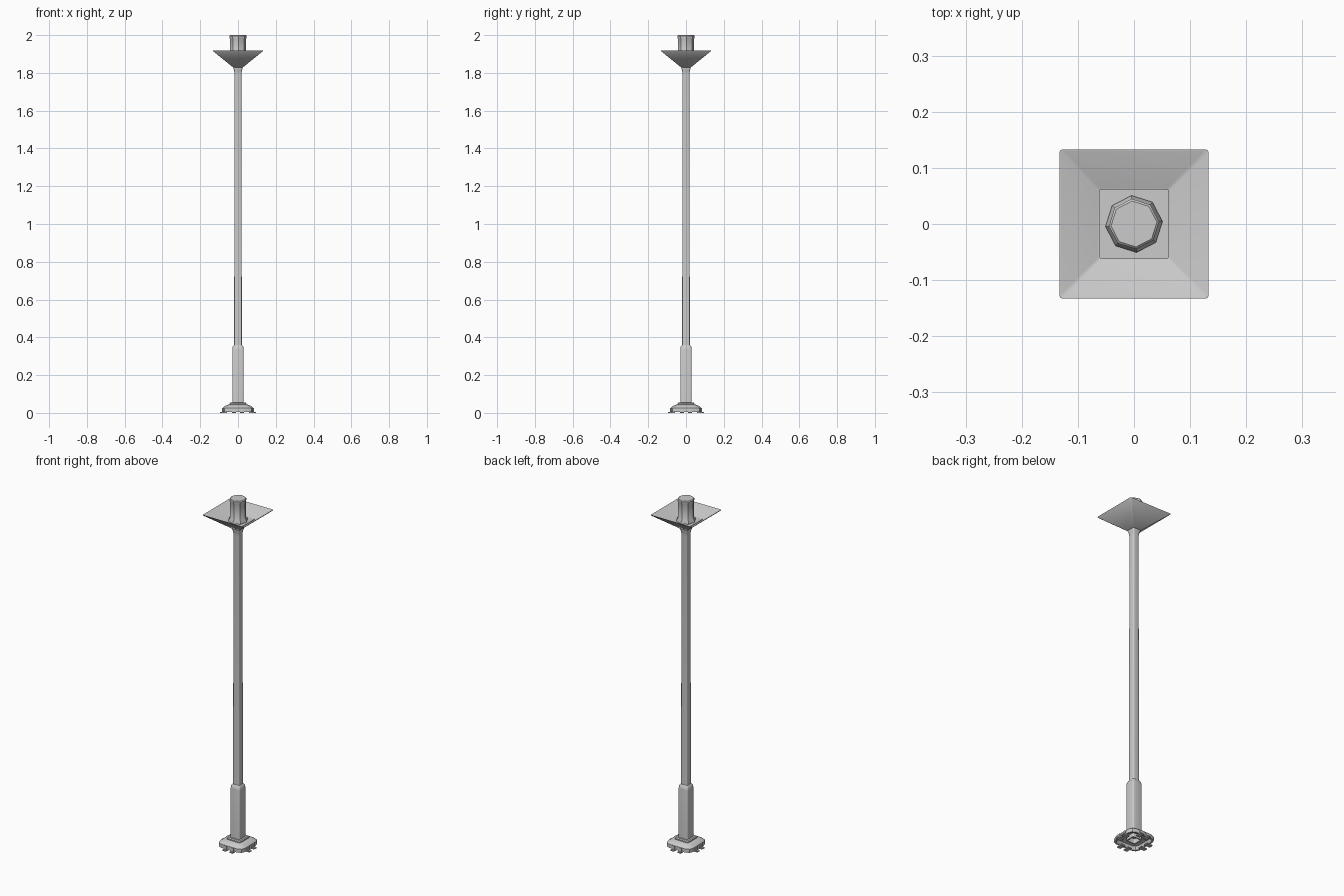
import bpy, bmesh, math
from mathutils import Matrix

if "Cube" in bpy.data.objects:
    bpy.data.objects.remove(bpy.data.objects["Cube"])


def finish(name, bm, angle=35):
    bmesh.ops.recalc_face_normals(bm, faces=bm.faces)
    me = bpy.data.meshes.new(name)
    bm.to_mesh(me)
    bm.free()
    ob = bpy.data.objects.new(name, me)
    bpy.context.collection.objects.link(ob)
    bpy.ops.object.select_all(action='DESELECT')
    ob.select_set(True)
    bpy.context.view_layer.objects.active = ob
    bpy.ops.object.shade_smooth_by_angle(angle=math.radians(angle))
    return ob


def square_ring(h, r, z, seg=3):
    """Rounded square section: half width h, corner radius r."""
    pts = []
    for q in range(4):
        mid = math.radians(45 + 90 * q)
        cx, cy = [(h - r) * math.copysign(1, f(mid)) for f in (math.cos, math.sin)]
        for i in range(seg + 1):
            a = math.radians(90 * q + 90 * i / seg)
            pts.append((cx + r * math.cos(a), cy + r * math.sin(a), z))
    return pts


def round_ring(r, z, turn, n=8):
    return [(r * math.cos(2 * math.pi * i / n + turn),
             r * math.sin(2 * math.pi * i / n + turn), z) for i in range(n)]


def loft(name, rings, caps=(True, True), closed=False):
    bm = bmesh.new()
    loops = [[bm.verts.new(p) for p in ring] for ring in rings]
    n = len(loops[0])
    pairs = list(zip(loops, loops[1:]))
    if closed:
        pairs.append((loops[-1], loops[0]))
    for a, b in pairs:
        for i in range(n):
            j = (i + 1) % n
            bm.faces.new((a[i], a[j], b[j], b[i]))
    if not closed:
        if caps[0]:
            bm.faces.new(loops[0][::-1])
        if caps[1]:
            bm.faces.new(loops[-1])
    return finish(name, bm)


# Hollow base shell with cut corners and a stepped top
loft("base_shell", [square_ring(*s, seg=2) for s in (
    (0.080, 0.030, 0.006), (0.080, 0.030, 0.027), (0.074, 0.028, 0.034),
    (0.050, 0.018, 0.044), (0.028, 0.010, 0.044), (0.028, 0.010, 0.034),
    (0.066, 0.024, 0.026), (0.072, 0.026, 0.006))], closed=True)

# Collar between base and post
loft("base_collar", [square_ring(*s) for s in (
    (0.044, 0.010, 0.040), (0.044, 0.010, 0.050), (0.040, 0.009, 0.055),
    (0.030, 0.008, 0.055))])

# Foot brackets: two L-shaped clips on each side
bm = bmesh.new()
for q in range(4):
    turn = Matrix.Rotation(q * math.pi / 2, 4, 'Z')
    for x in (-0.022, 0.022):
        for loc, size in (((x, -0.076, 0.003), (0.022, 0.038, 0.006)),
                          ((x, -0.082, 0.016), (0.018, 0.006, 0.022))):
            m = turn @ Matrix.Translation(loc) @ Matrix.Diagonal((*size, 1))
            bmesh.ops.create_cube(bm, size=1, matrix=m)
finish("foot_brackets", bm)

# Lower sleeve, open at the bottom
loft("lower_sleeve", [square_ring(*s) for s in (
    (0.024, 0.006, 0.052), (0.024, 0.006, 0.012), (0.030, 0.008, 0.012),
    (0.030, 0.008, 0.335), (0.028, 0.008, 0.350), (0.021, 0.006, 0.360))])

# Slender tapering pole with a flared neck
loft("pole", [square_ring(*s) for s in (
    (0.0205, 0.006, 0.350), (0.0180, 0.006, 1.790), (0.0200, 0.006, 1.810),
    (0.0250, 0.007, 1.826), (0.0250, 0.007, 1.832))])

# Thin square dish with a flat inner floor
loft("dish", [square_ring(*s) for s in (
    (0.022, 0.005, 1.826), (0.132, 0.006, 1.915), (0.133, 0.006, 1.918),
    (0.130, 0.006, 1.918), (0.064, 0.004, 1.868))])

# Raised floor plate in the dish
loft("floor_plate", [square_ring(*s) for s in (
    (0.062, 0.004, 1.866), (0.062, 0.004, 1.872))])

# Eight sided lamp with flared foot and rim
loft("lamp", [round_ring(r, z, math.radians(t)) for r, z, t in (
    (0.051, 1.872, 5), (0.051, 1.880, 5), (0.043, 1.892, 5),
    (0.042, 1.978, 5), (0.045, 1.986, 5), (0.045, 1.996, 5),
    (0.041, 2.000, 5))])
